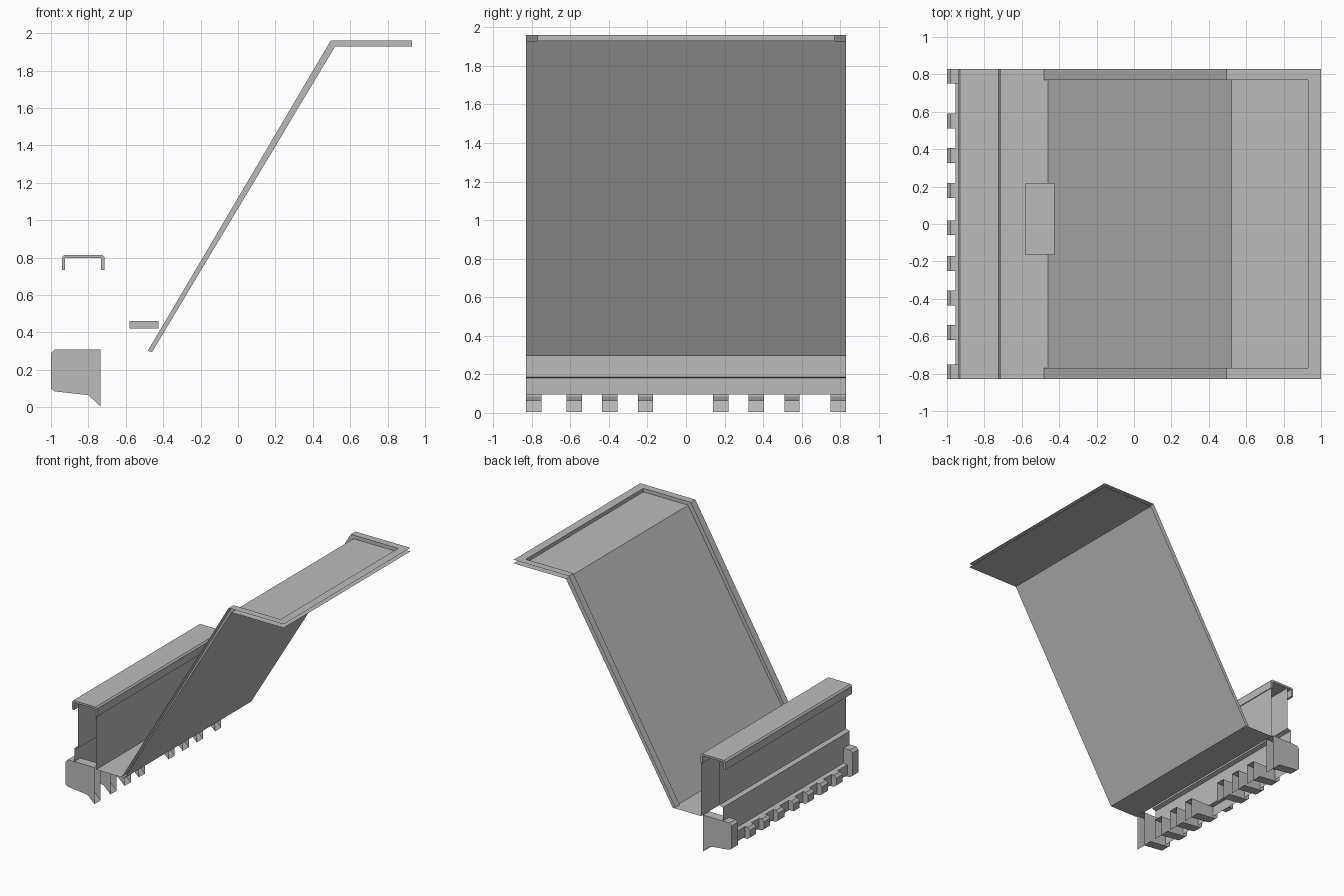
import bpy
import bmesh

cube = bpy.data.objects.get("Cube")
if cube:
    bpy.data.objects.remove(cube, do_unlink=True)

grey = bpy.data.materials.new("plain grey")
grey.use_nodes = True
COLOUR = (0.5, 0.5, 0.5, 1)
grey.diffuse_color = COLOUR
grey.node_tree.nodes["Principled BSDF"].inputs["Base Color"].default_value = COLOUR


def extrude(name, profile, y0, y1, closed=False, caps=False, skip=()):
    """Sweep an x-z profile along y; skip leaves out chosen profile sides."""
    bm = bmesh.new()
    a = [bm.verts.new((x, y0, z)) for x, z in profile]
    b = [bm.verts.new((x, y1, z)) for x, z in profile]
    n = len(profile)
    for i in range(n if closed else n - 1):
        if i not in skip:
            j = (i + 1) % n
            bm.faces.new((a[i], a[j], b[j], b[i]))
    if caps:
        bm.faces.new(a)
        bm.faces.new(b[::-1])
    bmesh.ops.recalc_face_normals(bm, faces=bm.faces)
    mesh = bpy.data.meshes.new(name)
    bm.to_mesh(mesh)
    bm.free()
    mesh.materials.append(grey)
    obj = bpy.data.objects.new(name, mesh)
    bpy.context.collection.objects.link(obj)
    return obj


def sheet(name, corners):
    """Single flat panel from its corner points."""
    mesh = bpy.data.meshes.new(name)
    mesh.from_pydata(corners, [], [tuple(range(len(corners)))])
    mesh.materials.append(grey)
    obj = bpy.data.objects.new(name, mesh)
    bpy.context.collection.objects.link(obj)
    return obj


W = 0.83    # half width
IN = 0.77   # inner edge of the raised rim
LOW = [(-0.46, 0.295), (0.52, 1.93), (1.0, 1.93)]
HIGH = [(-0.482, 0.302), (0.495, 1.96), (1.0, 1.96)]

# Sloped panel with its floor and top shelf
extrude("chute_panel", [(-0.72, 0.295)] + LOW, -W, W)

# Raised rim along both sides and the shelf end
for side, label in ((-1, "right"), (1, "left")):
    y0, y1 = sorted((side * IN, side * W))
    extrude("rim_" + label, HIGH, y0, y1)
    low = LOW[:2] + [(0.93, 1.93)]
    high = HIGH[:2] + [(0.93, 1.96)]
    for i, part in enumerate(("slope", "shelf")):
        loop = [low[i], low[i + 1], high[i + 1], high[i]]
        sheet(f"rim_wall_{part}_{label}", [(x, side * IN, z) for x, z in loop])
extrude("rim_end", [(0.93, 1.93), (0.93, 1.96), (1.0, 1.96)], -IN, IN)

# Capped upright wall
extrude("wall_cap", [(-0.942, 0.735), (-0.942, 0.8), (-0.93, 0.813), (-0.725, 0.813),
                     (-0.713, 0.8), (-0.713, 0.735), (-0.732, 0.735), (-0.732, 0.797),
                     (-0.924, 0.797), (-0.924, 0.735)], -W, W, closed=True, caps=True)
extrude("wall_inner", [(-0.72, 0.735), (-0.72, 0.295)], -W, W)
extrude("wall_outer", [(-0.885, 0.797), (-0.885, 0.43), (-0.92, 0.42),
                       (-0.92, 0.185)], -W, W)
extrude("wall_foot", [(-0.92, 0.185), (-0.955, 0.18), (-0.955, 0.095)], -W, W)

# Hollow brackets, open towards the chute
def bracket(name, centre, top):
    profile = [(-0.735, 0.005), (-0.80, 0.065), (-0.98, 0.085), (-1.0, 0.10),
               (-1.0, top - 0.02), (-0.98, top), (-0.735, top)]
    extrude(name, profile, centre - 0.04, centre + 0.04, closed=True, caps=True, skip=(6,))


for i, y in enumerate((-0.58, -0.395, -0.21, 0.18, 0.365, 0.55)):
    bracket(f"bracket_{i + 1}", y, 0.18)
for y, label in ((-0.79, "right"), (0.79, "left")):
    bracket("end_bracket_" + label, y, 0.308)

# Short middle bracket above the gap
extrude("middle_bracket", [(-0.955, 0.1), (-1.0, 0.1), (-1.0, 0.16), (-0.98, 0.18),
                           (-0.955, 0.18)], -0.06, 0.02, closed=True, caps=True)

# Small step block against the slope
extrude("step_block", [(-0.58, 0.42), (-0.425, 0.42), (-0.425, 0.462), (-0.58, 0.462)],
        -0.165, 0.22, closed=True, caps=True)
